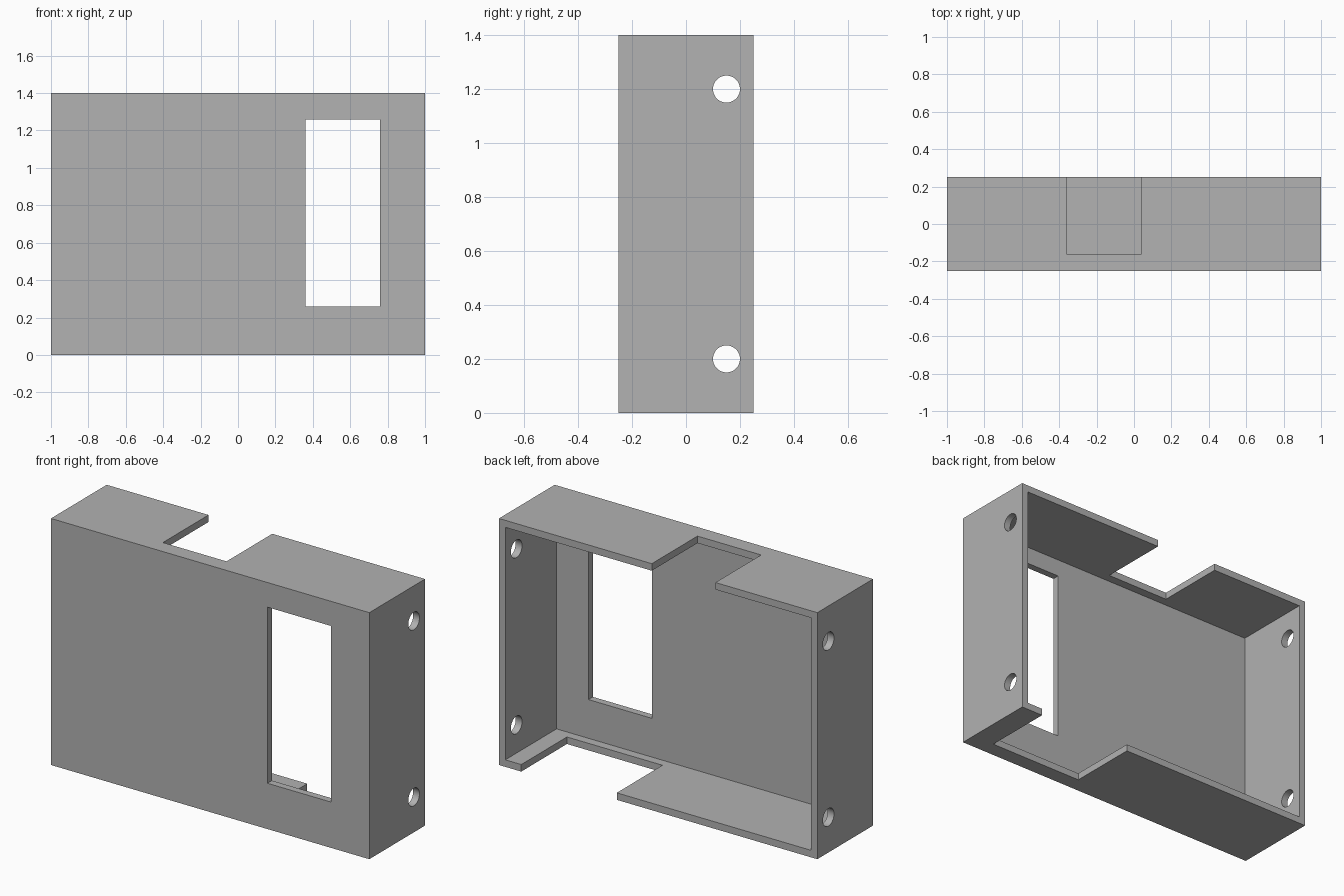
import bpy
import math

# Remove the default cube
default = bpy.data.objects.get("Cube")
if default:
    bpy.data.objects.remove(default, do_unlink=True)

WIDTH, DEPTH, HEIGHT, WALL = 2.0, 0.5, 1.4, 0.04
FRONT, BACK = -DEPTH / 2, DEPTH / 2
OVER = 0.1  # how far cutters reach past the surfaces they open

grey = bpy.data.materials.new("light_grey")
grey.use_nodes = True
colour = (0.445, 0.445, 0.445, 1)
grey.diffuse_color = colour
grey.node_tree.nodes["Principled BSDF"].inputs["Base Color"].default_value = colour


def block(name, x, y, z):
    """Box spanning the given (low, high) ranges."""
    bpy.ops.mesh.primitive_cube_add(size=1, location=[sum(r) / 2 for r in (x, y, z)])
    obj = bpy.context.object
    obj.name = name
    obj.scale = [r[1] - r[0] for r in (x, y, z)]
    bpy.ops.object.transform_apply(location=True, rotation=True, scale=True)
    obj.data.materials.append(grey)
    return obj


def cut(target, cutter):
    """Subtract the cutter from the target and discard it."""
    cutter.hide_render = True
    mod = target.modifiers.new(cutter.name, "BOOLEAN")
    mod.operation = "DIFFERENCE"
    mod.solver = "EXACT"
    mod.object = cutter
    bpy.ops.object.select_all(action="DESELECT")
    bpy.context.view_layer.objects.active = target
    target.select_set(True)
    bpy.ops.object.modifier_apply(modifier=mod.name)
    bpy.data.objects.remove(cutter, do_unlink=True)


# Shell, hollowed out and open at the back
half = WIDTH / 2
case = block("enclosure", (-half, half), (FRONT, BACK), (0, HEIGHT))
cut(case, block("cavity", (WALL - half, half - WALL),
                (FRONT + WALL, BACK + OVER), (WALL, HEIGHT - WALL)))

# Window in the front panel
cut(case, block("window", (0.36, 0.76), (FRONT - OVER, FRONT + OVER), (0.26, 1.26)))

# Notches in the top and bottom walls, open to the back
notch_y = (-0.16, BACK + OVER)
cut(case, block("top_notch", (-0.36, 0.04), notch_y, (HEIGHT - OVER, HEIGHT + OVER)))
cut(case, block("bottom_notch", (0.26, 0.86), notch_y, (-OVER, OVER)))

# Round screw holes through both side walls
for z in (0.2, 1.2):
    bpy.ops.mesh.primitive_cylinder_add(
        vertices=48, radius=0.05, depth=WIDTH + 2 * OVER,
        location=(0, 0.15, z), rotation=(0, math.pi / 2, 0))
    hole = bpy.context.object
    hole.name = "screw_hole"
    hole.data.materials.append(grey)
    cut(case, hole)

bpy.ops.object.shade_smooth_by_angle(angle=math.radians(30))
